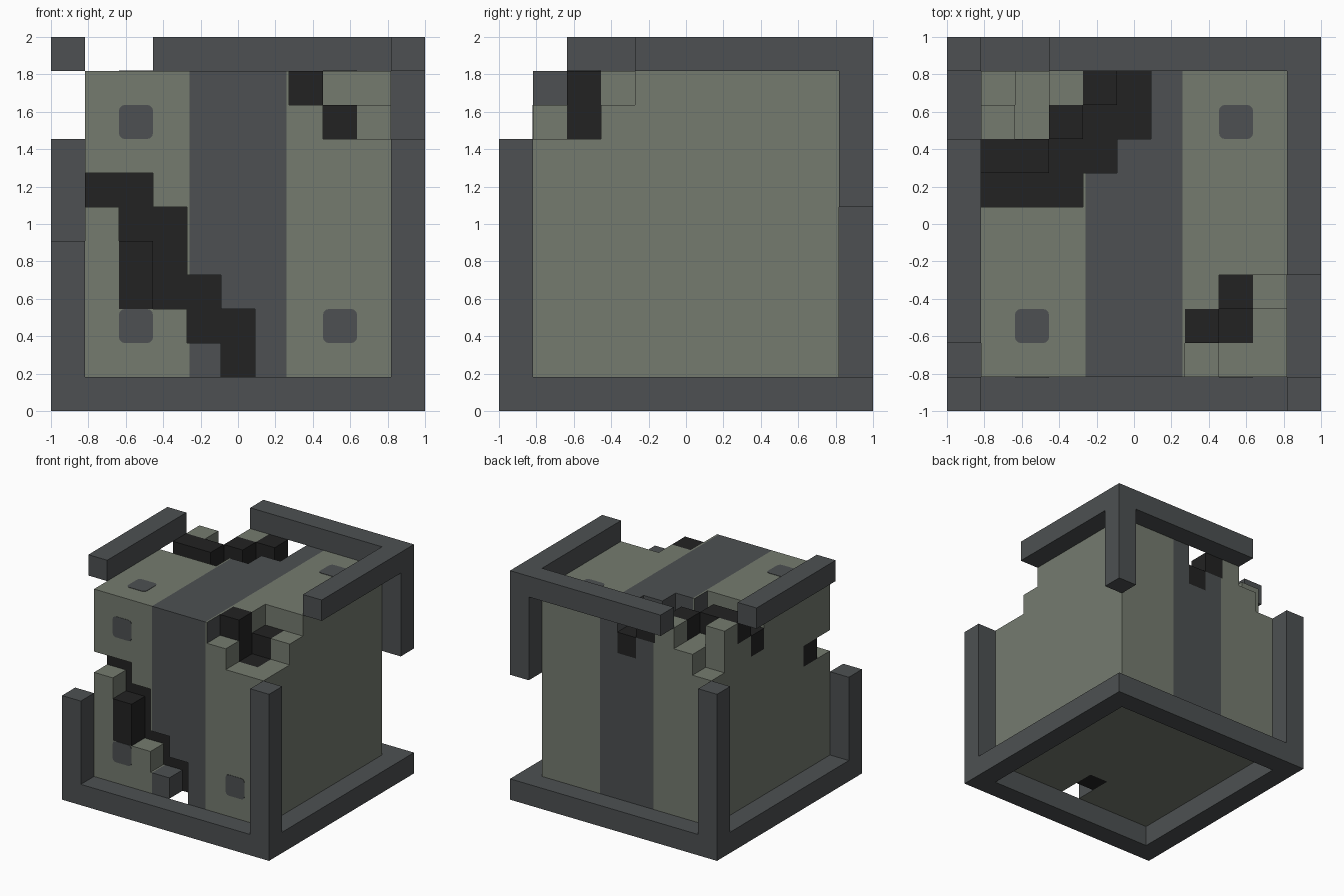
import bpy, bmesh, math
from mathutils import Vector

cube = bpy.data.objects.get("Cube")
if cube:
    bpy.data.objects.remove(cube, do_unlink=True)

U = 2 / 11          # one block of the 11 x 11 x 11 grid
STRIPE = 0.258      # half width of the central stripe


def grid(p):
    return Vector((p[0] * U - 1, p[1] * U - 1, p[2] * U))


def material(name, color):
    m = bpy.data.materials.new(name)
    m.use_nodes = True
    m.diffuse_color = (*color, 1)
    bsdf = next(n for n in m.node_tree.nodes if n.type == 'BSDF_PRINCIPLED')
    bsdf.inputs["Base Color"].default_value = (*color, 1)
    bsdf.inputs["Roughness"].default_value = 0.8
    return m


OLIVE = material("olive grey stone", (0.178, 0.198, 0.159))
GREY = material("dark grey metal", (0.074, 0.081, 0.084))
BLACK = material("black core", (0.016, 0.016, 0.016))


def make_object(name, bm, mats):
    me = bpy.data.meshes.new(name)
    bm.to_mesh(me)
    bm.free()
    for m in mats:
        me.materials.append(m)
    ob = bpy.data.objects.new(name, me)
    bpy.context.collection.objects.link(ob)
    return ob


def bar(name, lo, hi):
    a, b = grid(lo), grid(hi)
    bm = bmesh.new()
    bmesh.ops.create_cube(bm, size=1)
    for v in bm.verts:
        v.co = Vector(((a[n] + b[n]) / 2 + v.co[n] * (b[n] - a[n]) for n in range(3)))
    return make_object(name, bm, [GREY])


# Frame: complete base, broken posts and broken top rails
bar("base_front", (0, 0, 0), (11, 1, 1))
bar("base_back", (0, 10, 0), (11, 11, 1))
bar("base_right", (0, 1, 0), (1, 10, 1))
bar("base_left", (10, 1, 0), (11, 10, 1))
bar("post_front_right", (0, 0, 1), (1, 1, 5))
bar("post_front_left", (10, 0, 1), (11, 1, 8))
bar("post_back_right", (0, 10, 1), (1, 11, 8))
bar("post_back_left", (10, 10, 6), (11, 11, 10))
bar("rail_back", (3, 10, 10), (11, 11, 11))
bar("rail_left", (10, 4, 10), (11, 10, 11))
bar("rail_right", (0, 2, 10), (1, 8, 11))

# Blocks missing from the body, and the black core blocks exposed behind them
front_crack = [(1, 6), (2, 6), (2, 5), (3, 5), (3, 4), (3, 3), (4, 3), (4, 2), (5, 2), (5, 1)]
top_crack = [(1, 6), (2, 6), (3, 6), (3, 7), (4, 7), (4, 8), (5, 8), (5, 9)]
missing = {(i, 1, k) for i, k in front_crack} | {(i, j, 9) for i, j in top_crack}
core = {(i, 2, k) for i, k in front_crack} | {(i, j, 8) for i, j in top_crack}
# Chipped corner at the back
missing |= {(1, 9, 8), (1, 9, 9), (2, 8, 9), (2, 9, 9)}
# Chipped corner at the front
missing |= {(i, j, 9) for i, j in [(7, 1), (8, 1), (9, 1), (8, 2), (9, 2), (8, 3), (9, 3)]}
missing |= {(8, 1, 8), (9, 1, 8), (8, 2, 8), (9, 2, 8)}
core |= {(7, 2, 9), (7, 2, 8), (8, 2, 7), (8, 3, 8)}
# Core blocks that reach the outer surface
core |= {(2, 1, 3), (2, 1, 4), (1, 7, 9), (2, 7, 9), (3, 8, 9), (4, 9, 9)}


def solid(c):
    return all(1 <= n <= 9 for n in c) and c not in missing


def build_body():
    bm = bmesh.new()
    verts = {}

    def vert(p):
        if p not in verts:
            verts[p] = bm.verts.new(grid(p))
        return verts[p]

    cells = [(i, j, k) for i in range(1, 10) for j in range(1, 10) for k in range(1, 10)]
    for c in filter(solid, cells):
        for axis in range(3):
            for side in (0, 1):
                near = list(c)
                near[axis] += 2 * side - 1
                if solid(tuple(near)):
                    continue
                ring = []
                for du, dv in ((0, 0), (1, 0), (1, 1), (0, 1)):
                    p = list(c)
                    p[axis] += side
                    p[(axis + 1) % 3] += du
                    p[(axis + 2) % 3] += dv
                    ring.append(vert(tuple(p)))
                face = bm.faces.new(ring if side else ring[::-1])
                underside = axis == 2 and side == 0 and c[2] == 1
                if c in core:
                    face.material_index = 2
                elif 4 <= c[0] <= 6 and not underside:
                    face.material_index = 1
    # Trim the stripe slightly inside the block edges
    for x in (-STRIPE, STRIPE):
        bmesh.ops.bisect_plane(bm, geom=bm.verts[:] + bm.edges[:] + bm.faces[:],
                               plane_co=(x, 0, 0), plane_no=(1, 0, 0))
    bm.normal_update()
    for f in bm.faces:
        if (f.material_index == 1 and abs(f.normal.x) < 0.5
                and abs(f.calc_center_median().x) > STRIPE):
            f.material_index = 0
    return make_object("cube_body", bm, [OLIVE, GREY, BLACK])


build_body()


# Rounded square studs, set as thin plates on the front and top
def stud(name, cell, top):
    bm = bmesh.new()
    h, r, t = U / 2, 0.03, 0.003
    ring = []
    for q, (sx, sy) in enumerate(((1, 1), (-1, 1), (-1, -1), (1, -1))):
        for s in range(4):
            a = math.pi / 2 * (q + s / 3)
            ring.append(bm.verts.new((sx * (h - r) + r * math.cos(a),
                                      sy * (h - r) + r * math.sin(a), 0)))
    face = bm.faces.new(ring)
    out = bmesh.ops.extrude_face_region(bm, geom=[face])
    for v in out["geom"]:
        if isinstance(v, bmesh.types.BMVert):
            v.co.z = t
    bmesh.ops.recalc_face_normals(bm, faces=bm.faces[:])
    ob = make_object(name, bm, [GREY])
    ob.location = grid([n + 0.5 for n in cell])
    if top:
        ob.location.z = 10 * U
    else:
        ob.location.y = U - 1
        ob.rotation_euler.x = math.pi / 2


stud("stud_front_upper_right", (2, 1, 8), False)
stud("stud_front_lower_right", (2, 1, 2), False)
stud("stud_front_lower_left", (8, 1, 2), False)
stud("stud_top_front", (2, 2, 9), True)
stud("stud_top_back", (8, 8, 9), True)
